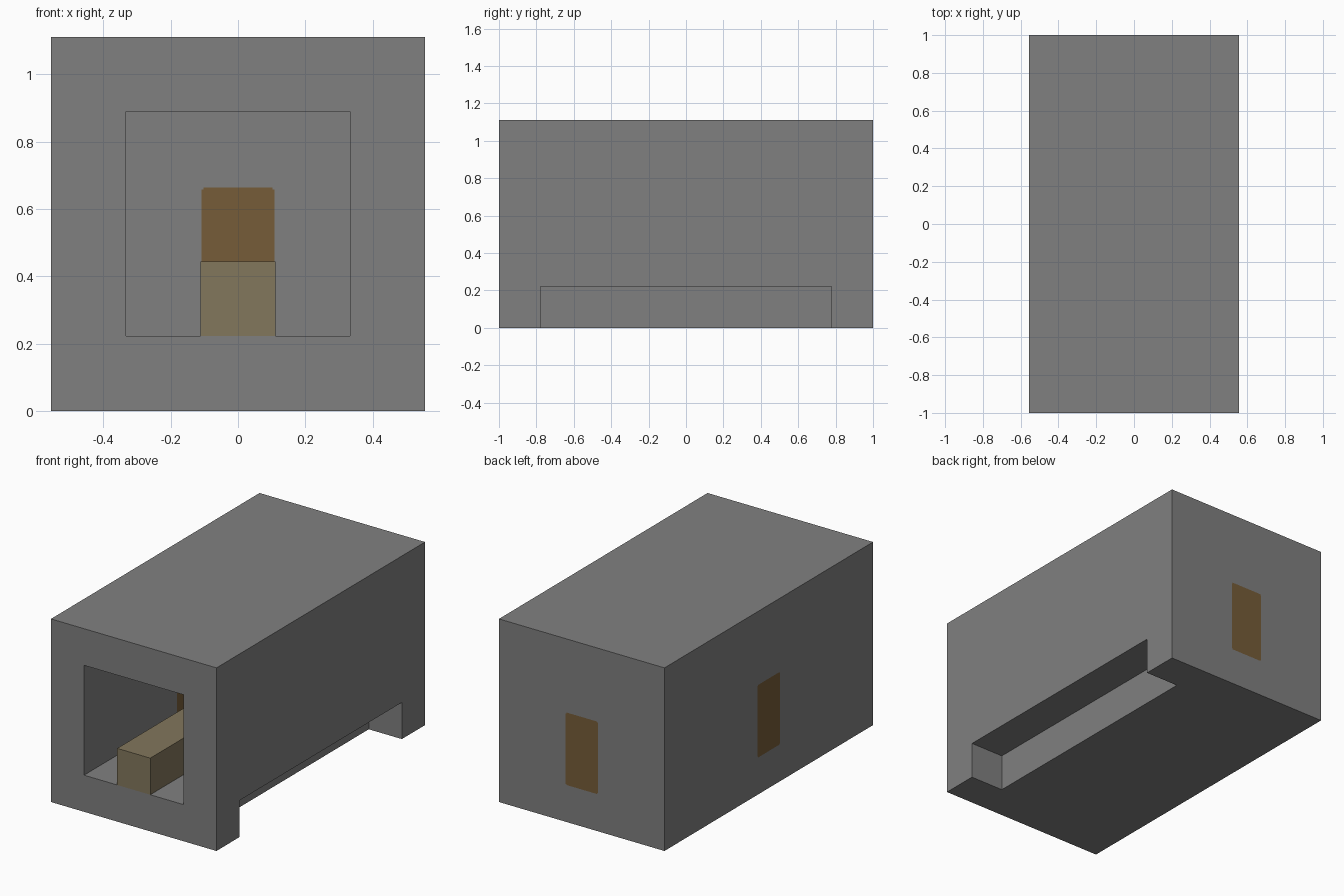
import bpy
import bmesh
from mathutils import Vector

cube = bpy.data.objects.get("Cube")
if cube:
    bpy.data.objects.remove(cube, do_unlink=True)

U = 2 / 9                      # one building block
SIZE = (5, 9, 5)               # blocks in x, y, z


def material(name, rgb):
    m = bpy.data.materials.new(name)
    m.use_nodes = True
    m.diffuse_color = (*rgb, 1)
    m.node_tree.nodes["Principled BSDF"].inputs["Base Color"].default_value = (*rgb, 1)
    return m


STONE = material("stone grey", (0.216, 0.216, 0.216))
DOOR = material("door brown", (0.18, 0.107, 0.04))
BEAM = material("pale wood", (0.224, 0.184, 0.107))


def solid(x, y, z):
    """Shell with a hollow open at the front and a slot low on the left side."""
    if not all(0 <= c < n for c, n in zip((x, y, z), SIZE)):
        return False
    hollow = 1 <= x <= 3 and y <= 7 and 1 <= z <= 3
    slot = x == 4 and 1 <= y <= 7 and z == 0
    return not (hollow or slot)


def skin(bm, is_solid):
    """Add a quad wherever a filled block meets an empty one."""
    for x in range(SIZE[0]):
        for y in range(SIZE[1]):
            for z in range(SIZE[2]):
                if not is_solid(x, y, z):
                    continue
                for axis in range(3):
                    for side in (0, 1):
                        near = [x, y, z]
                        near[axis] += 2 * side - 1
                        if is_solid(*near):
                            continue
                        loop = []
                        for a, b in ((0, 0), (1, 0), (1, 1), (0, 1)):
                            p = [x, y, z]
                            p[axis] += side
                            p[(axis + 1) % 3] += a
                            p[(axis + 2) % 3] += b
                            p[0] -= SIZE[0] / 2
                            p[1] -= SIZE[1] / 2
                            loop.append(bm.verts.new(Vector(p) * U))
                        bm.faces.new(loop if side else loop[::-1])
    bmesh.ops.remove_doubles(bm, verts=bm.verts, dist=0.0001)


def finish(bm, name, mats):
    mesh = bpy.data.meshes.new(name)
    bm.to_mesh(mesh)
    bm.free()
    for m in mats:
        mesh.materials.append(m)
    ob = bpy.data.objects.new(name, mesh)
    bpy.context.collection.objects.link(ob)
    return ob


# Shell, with door outlines cut into its faces
bm = bmesh.new()
skin(bm, solid)
HALF_W, HALF_H, MID, CHIP = 0.109, 0.22, 2 * U, 0.006
for axis, half, centre in ((0, HALF_W, 0), (1, HALF_W, 0), (2, HALF_H, MID)):
    for offset in (half, half - CHIP):
        for sign in (-1, 1):
            co, no = Vector(), Vector()
            co[axis] = centre + sign * offset
            no[axis] = 1
            geom = bm.verts[:] + bm.edges[:] + bm.faces[:]
            bmesh.ops.bisect_plane(bm, geom=geom, dist=0.00001, plane_co=co, plane_no=no)

# Doors on both sides of the back wall and the right wall, with chipped corners
bm.normal_update()
for f in bm.faces:
    c, n = f.calc_center_median(), f.normal
    if abs(n.y) > 0.9 and c.y > 0.7:
        across = abs(c.x)
    elif abs(n.x) > 0.9 and c.x < -0.3:
        across = abs(c.y)
    else:
        continue
    up = abs(c.z - MID)
    corner = across > HALF_W - CHIP and up > HALF_H - CHIP
    if across < HALF_W and up < HALF_H and not corner:
        f.material_index = 1
finish(bm, "stone_shell", (STONE, DOOR))

# Beam lying along the floor from the front opening to the back wall
bm = bmesh.new()
bmesh.ops.create_cube(bm, size=U)
bmesh.ops.scale(bm, vec=(1, 8, 1), verts=bm.verts)
bmesh.ops.translate(bm, vec=(0, -U / 2, 1.5 * U), verts=bm.verts)
finish(bm, "floor_beam", (BEAM,))
